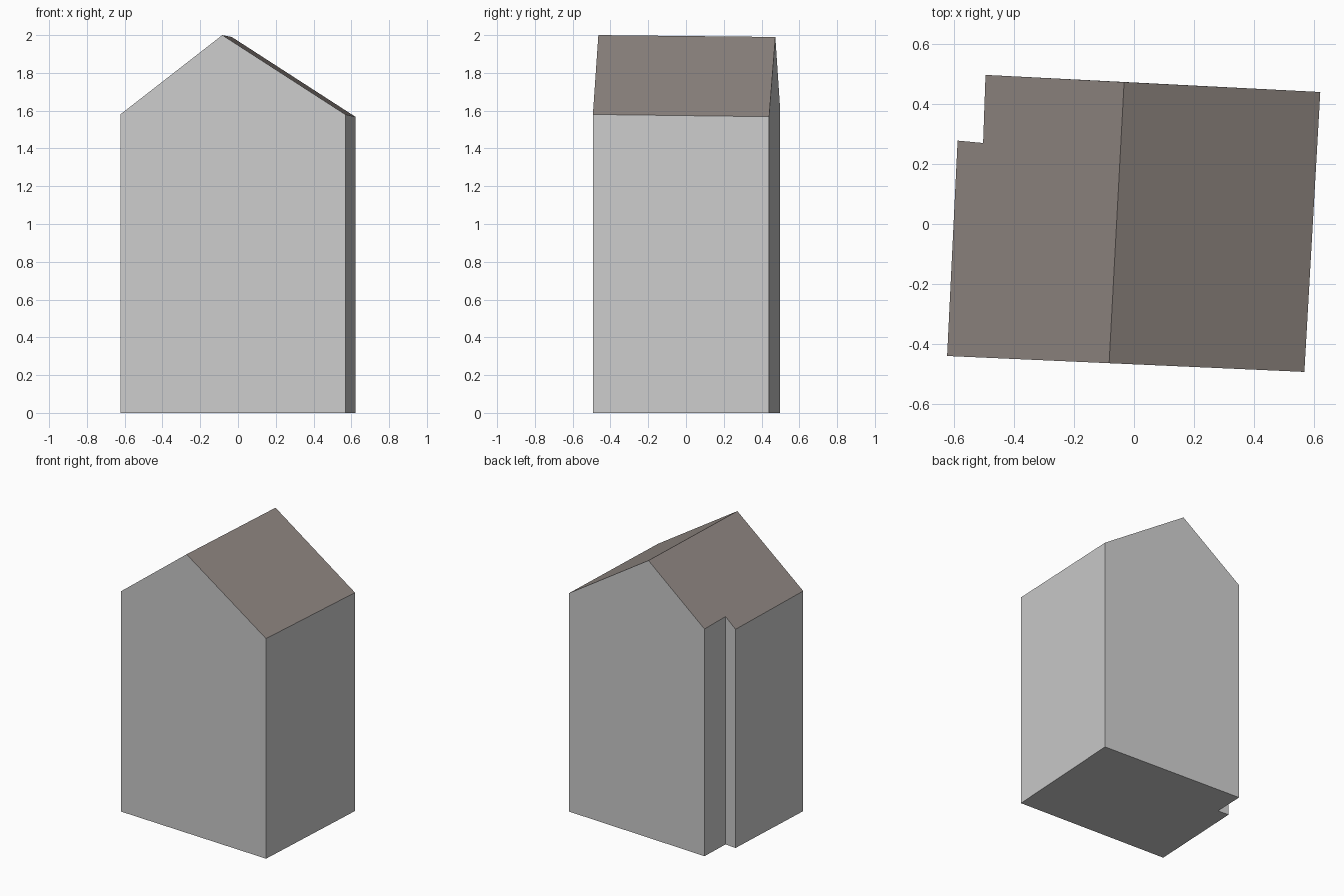
import bpy, bmesh
from mathutils import Vector

if "Cube" in bpy.data.objects:
    bpy.data.objects.remove(bpy.data.objects["Cube"])


def material(name, colour):
    m = bpy.data.materials.new(name)
    m.diffuse_color = (*colour, 1)
    m.use_nodes = True
    m.node_tree.nodes["Principled BSDF"].inputs["Base Color"].default_value = m.diffuse_color
    return m


wall = material("pale grey wall", (0.604, 0.604, 0.604))
roof = material("brown grey roof", (0.279, 0.242, 0.223))

# Ridge and eave points that define the two roof planes
ridge_front = Vector((-0.083, -0.464, 2.0))
ridge_back = Vector((-0.033, 0.473, 1.99))


def roof_height(eave):
    """Height function of the plane through the ridge and one eave point."""
    n = (ridge_back - ridge_front).cross(Vector(eave) - ridge_front)
    return lambda x, y: ridge_front.z - (n.x * (x - ridge_front.x) + n.y * (y - ridge_front.y)) / n.z


left_height = roof_height((-0.623, -0.44, 1.58))
right_height = roof_height((0.568, -0.493, 1.58))

# Footprint, anticlockwise from the front right, with the notch at back left
right_side = [(0.568, -0.493), (0.621, 0.44)]
left_side = [(-0.495, 0.497), (-0.503, 0.27), (-0.588, 0.278), (-0.623, -0.44)]

bm = bmesh.new()


def top_vert(p, height):
    return bm.verts.new((*p, height(*p)))


rf, rb = bm.verts.new(ridge_front), bm.verts.new(ridge_back)
right_top = [top_vert(p, right_height) for p in right_side]
left_top = [top_vert(p, left_height) for p in left_side]
top = right_top + left_top
base = [bm.verts.new((v.co.x, v.co.y, 0)) for v in top]

# Walls: the front and back ones rise to the ridge as gables
count = len(top)
for i in range(count):
    j = (i + 1) % count
    peak = {1: [rb], count - 1: [rf]}.get(i, [])
    bm.faces.new([base[i], base[j], top[j], *peak, top[i]])
bm.faces.new(base[::-1])

# Two roof slopes
for loop in ([rf, *right_top, rb], [rb, *left_top, rf]):
    bm.faces.new(loop).material_index = 1

bmesh.ops.recalc_face_normals(bm, faces=bm.faces)
mesh = bpy.data.meshes.new("gabled_house")
bm.to_mesh(mesh)
bm.free()
mesh.materials.append(wall)
mesh.materials.append(roof)
house = bpy.data.objects.new("gabled_house", mesh)
bpy.context.collection.objects.link(house)
